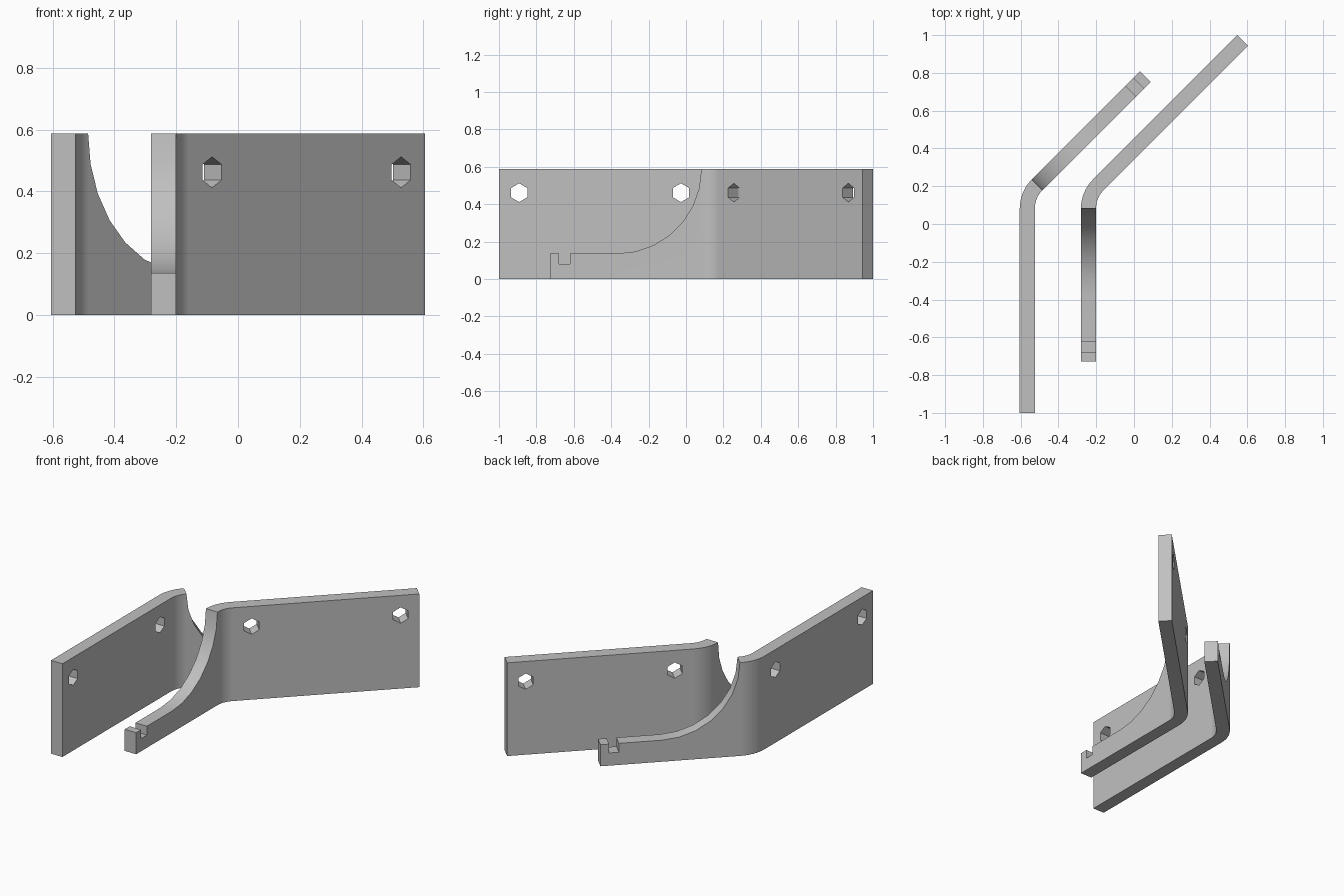
import bpy, bmesh
from math import sin, cos, pi
from mathutils import Matrix, Vector

HEIGHT = 0.588
OUTER_R, INNER_R = 0.217, 0.137      # bend radii
WALL_LEN, ARM_LEN = 1.082, 0.81      # leg lengths measured from the bend
BEND_Y = 0.082
BEND_STEPS, CURVE_STEPS = 8, 7
UP = Vector((0, 0, 1))
FRONT = Vector((0, -1, 0))
DIAGONAL = Vector((1, 1, 0)).normalized()

cube = bpy.data.objects.get("Cube")
if cube:
    bpy.data.objects.remove(cube, do_unlink=True)

grey = bpy.data.materials.new("light_grey")
grey.use_nodes = True
colour = (0.53, 0.53, 0.53, 1)
grey.diffuse_color = colour
grey.node_tree.nodes["Principled BSDF"].inputs["Base Color"].default_value = colour


def prism(name, points, depth, frame=Matrix.Identity(4)):
    """Extrude a 2D outline along local z, then place it with a frame."""
    bm = bmesh.new()
    face = bm.faces.new([bm.verts.new((u, v, 0)) for u, v in points])
    top = bmesh.ops.extrude_face_region(bm, geom=[face])
    bmesh.ops.translate(bm, vec=(0, 0, depth),
                        verts=[g for g in top["geom"] if isinstance(g, bmesh.types.BMVert)])
    bm.transform(frame)
    bmesh.ops.recalc_face_normals(bm, faces=bm.faces)
    mesh = bpy.data.meshes.new(name)
    bm.to_mesh(mesh)
    bm.free()
    mesh.materials.append(grey)
    obj = bpy.data.objects.new(name, mesh)
    bpy.context.collection.objects.link(obj)
    return obj


def leg_frame(origin, direction):
    """Local x runs along the leg, local y up, local z across its thickness."""
    side = direction.cross(UP)
    frame = Matrix((direction, UP, side)).transposed().to_4x4()
    frame.translation = origin - side * 0.1
    return frame


def cut(obj, cutter):
    cutter.hide_render = True
    mod = obj.modifiers.new("cut", "BOOLEAN")
    mod.operation, mod.solver, mod.object = "DIFFERENCE", "EXACT", cutter
    bpy.context.view_layer.objects.active = obj
    bpy.ops.object.modifier_apply(modifier=mod.name)
    bpy.data.objects.remove(cutter, do_unlink=True)


def arm_cut_outline():
    """Space above the arm: quarter-round sweep, flat run and a square notch."""
    rad = 0.452
    pts = [(0, 0.7)]
    for i in range(CURVE_STEPS + 1):
        a = pi / 2 * i / CURVE_STEPS
        pts.append((rad - rad * cos(a), HEIGHT - rad * sin(a)))
    low = HEIGHT - rad
    return pts + [(0.703, low), (0.703, 0.08), (0.76, 0.08), (0.76, low), (0.9, low), (0.9, 0.7)]


def bracket(name, outer_x, front_len, back_len, wall_dir, arm_dir):
    centre = Vector((outer_x + OUTER_R, BEND_Y, 0))

    # Bent strip in plan
    def edge(radius):
        arc = [centre + radius * Vector((cos(a), sin(a), 0))
               for a in (pi - pi / 4 * i / BEND_STEPS for i in range(BEND_STEPS + 1))]
        line = [arc[0] + FRONT * front_len] + arc + [arc[-1] + DIAGONAL * back_len]
        return [p.xy for p in line]

    plate = prism(name, edge(OUTER_R) + edge(INNER_R)[::-1], HEIGHT)

    # Middle of the strip where each leg leaves the bend
    mid = (OUTER_R + INNER_R) / 2
    start = {"front": centre + Vector((-mid, 0, 0)),
             "back": centre + mid * Vector((-1, 1, 0)).normalized()}
    wall = leg_frame(start["front" if wall_dir is FRONT else "back"], wall_dir)
    arm = leg_frame(start["front" if arm_dir is FRONT else "back"], arm_dir)

    # Low arm, then two hexagonal holes in the wall
    cut(plate, prism("arm_cutter", arm_cut_outline(), 0.2, arm))
    for s in (0.109, 0.974):
        hexagon = [(s + 0.05 * sin(i * pi / 3), 0.462 + 0.05 * cos(i * pi / 3)) for i in range(6)]
        cut(plate, prism("hole_cutter", hexagon, 0.2, wall))

    # Smooth bend and sweep, crisp edges
    bpy.ops.object.select_all(action="DESELECT")
    plate.select_set(True)
    bpy.context.view_layer.objects.active = plate
    bpy.ops.object.shade_smooth_by_angle(angle=pi / 6)
    weighted = plate.modifiers.new("weighted_normals", "WEIGHTED_NORMAL")
    weighted.keep_sharp = True


bracket("outer_bracket", -0.605, WALL_LEN, ARM_LEN, FRONT, DIAGONAL)
bracket("inner_bracket", -0.281, ARM_LEN, WALL_LEN, DIAGONAL, FRONT)
